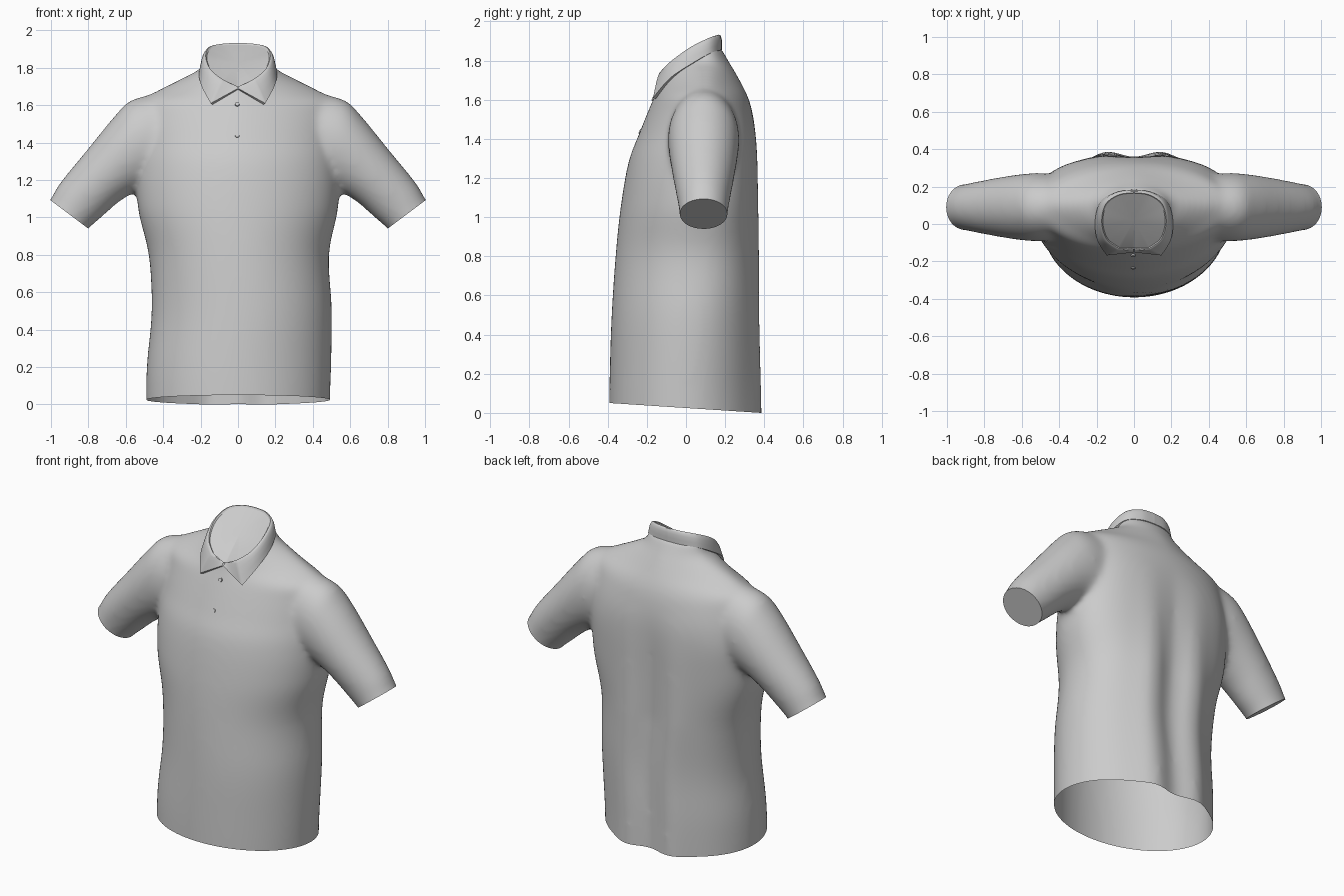
import bpy, bmesh, math
from mathutils import Vector

if "Cube" in bpy.data.objects:
    bpy.data.objects.remove(bpy.data.objects["Cube"])

fabric = bpy.data.materials.new("grey_fabric")
fabric.diffuse_color = (0.6, 0.6, 0.6, 1)
fabric.use_nodes = True
fabric.node_tree.nodes["Principled BSDF"].inputs["Base Color"].default_value = fabric.diffuse_color


def spline(rows, steps):
    """Catmull-Rom resampling of a list of tuples."""
    out = []
    for i in range(len(rows) - 1):
        p = [Vector(rows[min(max(i + k, 0), len(rows) - 1)]) for k in (-1, 0, 1, 2)]
        for s in range(steps):
            t = s / steps
            out.append(0.5 * (2 * p[1] + (p[2] - p[0]) * t
                              + (2 * p[0] - 5 * p[1] + 4 * p[2] - p[3]) * t * t
                              + (3 * p[1] - p[0] - 3 * p[2] + p[3]) * t ** 3))
    return out + [Vector(rows[-1])]


def loft(bm, rings):
    """Skin closed rings of points, with end caps."""
    vs = [[bm.verts.new(p) for p in r] for r in rings]
    n = len(vs[0])
    for a, b in zip(vs, vs[1:]):
        for i in range(n):
            bm.faces.new((a[i], a[(i + 1) % n], b[(i + 1) % n], b[i]))
    bm.faces.new(vs[0][::-1])
    bm.faces.new(vs[-1])


def make_object(name, bm, angle=40):
    bmesh.ops.recalc_face_normals(bm, faces=bm.faces[:])
    me = bpy.data.meshes.new(name)
    bm.to_mesh(me)
    bm.free()
    ob = bpy.data.objects.new(name, me)
    bpy.context.collection.objects.link(ob)
    me.materials.append(fabric)
    bpy.ops.object.select_all(action='DESELECT')
    ob.select_set(True)
    bpy.context.view_layer.objects.active = ob
    bpy.ops.object.shade_smooth_by_angle(angle=math.radians(angle))
    return ob


def bump(v, centre, width):
    return math.exp(-((v - centre) / width) ** 2)


def clamp(v):
    return max(0, min(1, v))


# Torso sections: z, half width, front y, back y, front roundness, back roundness
SECTIONS = [
    (-0.10, 0.49, -0.395, 0.394, 2.0, 1.95),
    (0.20, 0.493, -0.390, 0.386, 2.0, 2.0),
    (0.50, 0.482, -0.380, 0.376, 2.0, 2.1),
    (0.80, 0.482, -0.360, 0.370, 2.0, 2.3),
    (1.05, 0.535, -0.334, 0.367, 2.0, 2.4),
    (1.28, 0.54, -0.294, 0.365, 1.95, 2.6),
    (1.42, 0.53, -0.242, 0.358, 1.9, 2.5),
    (1.55, 0.53, -0.190, 0.336, 1.8, 2.1),
    (1.62, 0.53, -0.160, 0.314, 1.7, 1.8),
    (1.68, 0.43, -0.137, 0.285, 1.5, 1.6),
    (1.74, 0.31, -0.120, 0.252, 1.5, 1.6),
    (1.80, 0.20, -0.08, 0.216, 1.8, 1.8),
    (1.87, 0.17, -0.02, 0.176, 2.0, 2.0)]


def torso_ring(row, n=72):
    z, w, yf, yb, nf, nb = row
    cy = 0.06 * clamp((z - 0.1) / 1.0) + 0.05 * clamp((z - 1.2) / 0.6)
    low = clamp((1.5 - z) / 0.7)
    shift = 0.02 * bump(z, 0.5, 0.25)
    ring = []
    for i in range(n):
        a = 2 * math.pi * i / n
        c, s = math.cos(a), math.sin(a)
        e, depth = (nf, cy - yf) if s < 0 else (nb, yb - cy)
        x = w * math.copysign(abs(c) ** (2 / e), c)
        y = cy + depth * math.copysign(abs(s) ** (2 / e), s)
        if s > 0:  # spine hollow between two soft ridges
            y += low * (0.018 * bump(abs(x), 0.17, 0.08) - 0.035 * bump(x, 0, 0.085))
        ring.append((x + shift, y, z))
    return ring


# Sleeve sections: top x, top z, bottom x, bottom z, half depth
SLEEVE = [
    (0.42, 1.665, 0.26, 1.24, 0.165),
    (0.57, 1.628, 0.42, 1.18, 0.182),
    (0.66, 1.542, 0.54, 1.14, 0.177),
    (0.81, 1.358, 0.64, 1.08, 0.158),
    (0.95, 1.187, 0.73, 1.00, 0.135),
    (1.005, 1.095, 0.80, 0.938, 0.123),
    (1.065, 1.010, 0.865, 0.855, 0.120)]


def sleeve_ring(row, side, n=40):
    tx, tz, bx, bz, d = row
    ring = []
    for i in range(n):
        a = 2 * math.pi * i / n
        k = 0.5 + 0.5 * math.cos(a)
        ring.append((side * (bx + (tx - bx) * k), 0.09 + d * math.sin(a), bz + (tz - bz) * k))
    return ring


# Shirt body: torso and sleeves fused and softened
bm = bmesh.new()
loft(bm, [torso_ring(r) for r in spline(SECTIONS, 5)])
for side in (1, -1):
    loft(bm, [sleeve_ring(r, side) for r in spline(SLEEVE, 5)])
rough = make_object("shirt_rough", bm)
mod = rough.modifiers.new("fuse", 'REMESH')
mod.mode = 'VOXEL'
mod.voxel_size = 0.016
mod = rough.modifiers.new("soften", 'SMOOTH')
mod.factor = 0.5
mod.iterations = 18
fused = rough.evaluated_get(bpy.context.evaluated_depsgraph_get())
bm = bmesh.new()
bm.from_mesh(fused.to_mesh())
bpy.data.objects.remove(rough)


def cut(bm, faces, co, no):
    geom = set(faces)
    for f in faces:
        geom.update(f.verts)
        geom.update(f.edges)
    r = bmesh.ops.bisect_plane(bm, geom=list(geom), plane_co=co, plane_no=no, clear_outer=True)
    return [e for e in r["geom_cut"] if isinstance(e, bmesh.types.BMEdge)]


# Flat closed cuffs
for side in (1, -1):
    arm = [f for f in bm.faces if f.calc_center_median().x * side > 0.7]
    rim = cut(bm, arm, (side * 0.9, 0, 1.015), (side * 0.6, 0, -0.8))
    bmesh.ops.holes_fill(bm, edges=rim, sides=0)
# Open hem, a little higher at the front
cut(bm, bm.faces[:], (0, 0.385, 0), (0, -0.065, -1))
# Slanted neckline under the collar
neck = [f for f in bm.faces
        if abs(f.calc_center_median().x) < 0.19 and f.calc_center_median().z > 1.66]
cut(bm, neck, (0, 0.02, 1.79), (0, -0.6, 1))
make_object("shirt_body", bm, 50)

# Collar: lower edge with a pointed wing, and folded rim (right half)
LOWER = [(0.004, -0.152, 1.688), (0.146, -0.168, 1.610), (0.198, -0.082, 1.710),
         (0.207, 0.03, 1.785), (0.175, 0.125, 1.838), (0.09, 0.174, 1.853), (0, 0.184, 1.855)]
RIM = [(0.004, -0.140, 1.700), (0.085, -0.136, 1.737), (0.152, -0.085, 1.790),
       (0.180, 0.01, 1.860), (0.157, 0.11, 1.910), (0.085, 0.162, 1.928), (0, 0.174, 1.931)]


def mirrored(pts):
    a, b = Vector(pts[0]), Vector(pts[1])
    half = [a.lerp(b, i / 8) for i in range(8)] + spline(pts[1:], 8)
    return half + [Vector((-p.x, p.y, p.z)) for p in half[-2::-1]]


low, rim = mirrored(LOWER), mirrored(RIM)


def inward(p, k, drop):
    return Vector((p.x * k, 0.015 + (p.y - 0.015) * k, p.z - drop))


rows = [[inward(p, 0.93, 0.006) for p in low], low]
for t, swell in ((0.35, 0.02), (0.7, 0.035), (0.9, 0.022)):
    rows.append([inward(a.lerp(b, t), 1 + swell * min(1, i / 12, (len(low) - 1 - i) / 12), 0)
                 for i, (a, b) in enumerate(zip(low, rim))])
rows += [rim, [inward(p, 0.96, -0.001) for p in rim], [inward(p, 0.925, 0.008) for p in rim]]
bm = bmesh.new()
grid = [[bm.verts.new(p) for p in r] for r in rows]
for a, b in zip(grid, grid[1:]):
    for i in range(len(a) - 1):
        bm.faces.new((a[i], a[i + 1], b[i + 1], b[i]))
make_object("collar", bm, 50)

# Fanned panel closing the neck opening
bm = bmesh.new()
edge = [bm.verts.new(inward(p, 0.925, 0.008)) for p in rim]
hub = bm.verts.new((0, 0.02, 1.828))
for i in range(len(edge)):
    bm.faces.new((edge[i], edge[(i + 1) % len(edge)], hub))
make_object("neck_panel", bm, 10)

# Placket buttons
for i, (y, z) in enumerate(((-0.167, 1.605), (-0.233, 1.437))):
    bm = bmesh.new()
    bmesh.ops.create_cone(bm, cap_ends=True, segments=16, radius1=0.013, radius2=0.011, depth=0.012)
    ob = make_object("button_%d" % (i + 1), bm)
    ob.location = (-0.004, y, z)
    ob.rotation_euler = (math.radians(68), 0, 0)
